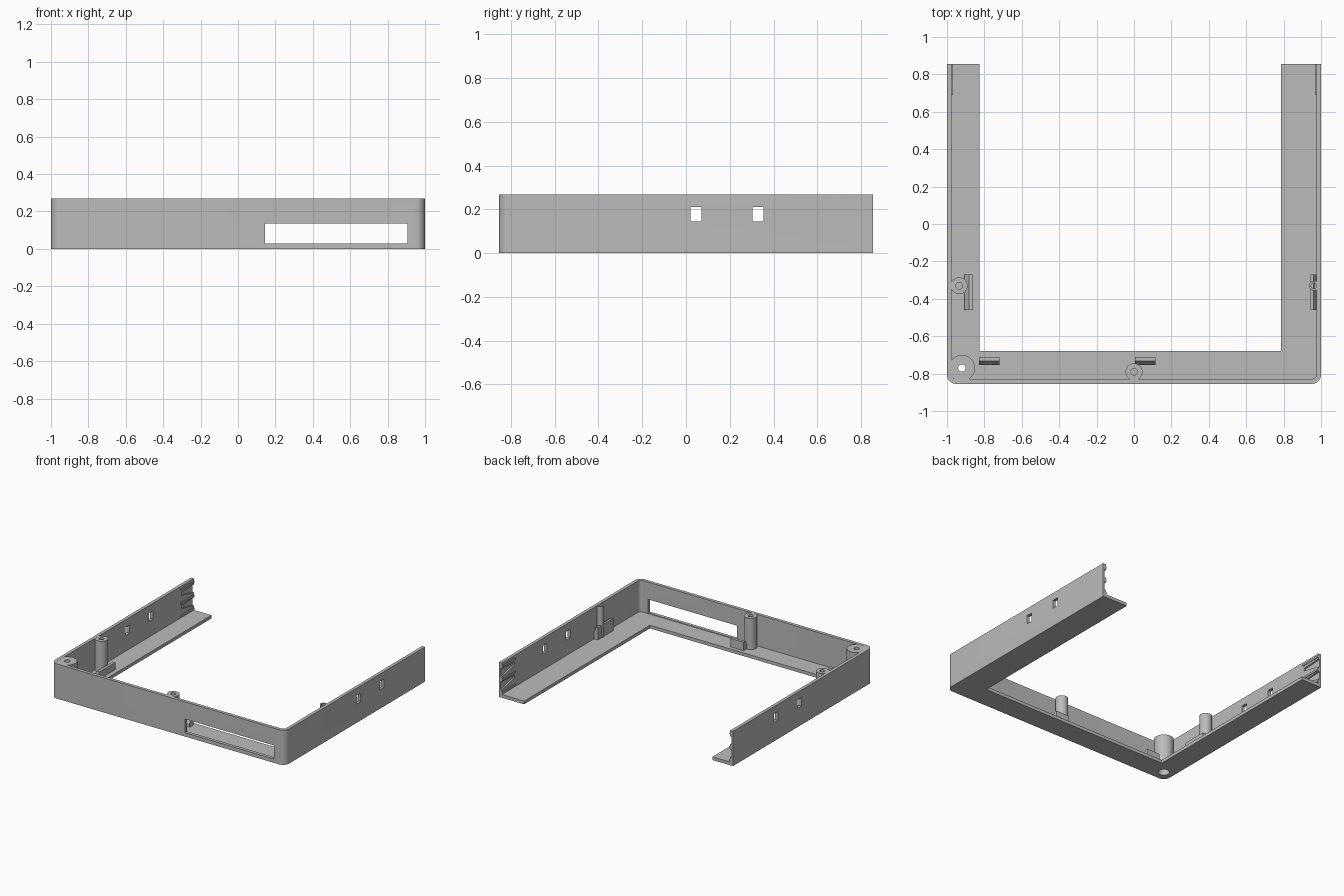
import bpy, bmesh, math
from mathutils import Vector

cube = bpy.data.objects.get("Cube")
if cube:
    bpy.data.objects.remove(cube, do_unlink=True)

grey = bpy.data.materials.new("plain grey")
grey.use_nodes = True
grey.diffuse_color = (0.5, 0.5, 0.5, 1)
grey.node_tree.nodes["Principled BSDF"].inputs["Base Color"].default_value = grey.diffuse_color

X, Y, H = 1.0, 0.855, 0.268      # half width, half depth, height
T, FLOOR = 0.025, 0.025          # wall and floor thickness


def prism(name, points, lift):
    """Extrude a closed outline of 3D points along the lift vector."""
    bm = bmesh.new()
    face = bm.faces.new([bm.verts.new(p) for p in points])
    new = bmesh.ops.extrude_face_region(bm, geom=[face])["geom"]
    bmesh.ops.translate(bm, verts=[v for v in new if isinstance(v, bmesh.types.BMVert)],
                        vec=Vector(lift))
    bmesh.ops.recalc_face_normals(bm, faces=bm.faces)
    mesh = bpy.data.meshes.new(name)
    bm.to_mesh(mesh)
    bm.free()
    mesh.materials.append(grey)
    obj = bpy.data.objects.new(name, mesh)
    bpy.context.collection.objects.link(obj)
    return obj


def slab(name, outline, z0, z1):
    return prism(name, [(x, y, z0) for x, y in outline], (0, 0, z1 - z0))


def box(name, x0, x1, y0, y1, z0, z1):
    return slab(name, [(x0, y0), (x1, y0), (x1, y1), (x0, y1)], z0, z1)


def cylinder(name, x, y, r, z0, z1, n=32):
    ring = [(x + r * math.cos(2 * math.pi * i / n), y + r * math.sin(2 * math.pi * i / n))
            for i in range(n)]
    return slab(name, ring, z0, z1)


def cut(obj, cutters):
    for c in cutters:
        mod = obj.modifiers.new("cut", "BOOLEAN")
        mod.operation, mod.solver, mod.object = "DIFFERENCE", "EXACT", c
        bpy.context.view_layer.objects.active = obj
        bpy.ops.object.modifier_apply(modifier=mod.name)


def remove(objs):
    for o in objs:
        bpy.data.objects.remove(o, do_unlink=True)


def smooth(obj):
    bpy.ops.object.select_all(action="DESELECT")
    obj.select_set(True)
    bpy.context.view_layer.objects.active = obj
    bpy.ops.object.shade_smooth_by_angle(angle=math.radians(30))


def rounded_u(inset, r, n=8):
    """Path from the back right end round the two front corners to the other end."""
    x, y = X - inset, Y - inset
    path = [(-x, Y)]
    for sx, start in ((-1, math.pi), (1, 1.5 * math.pi)):
        for i in range(n + 1):
            a = start + i * math.pi / 2 / n
            path.append((sx * (x - r) + r * math.cos(a), -(y - r) + r * math.sin(a)))
    return path + [(x, Y)]


# Floor flange and upright wall
outer = rounded_u(0, 0.05)
floor = slab("floor_flange", outer + [(0.785, Y), (0.785, -0.68), (-0.825, -0.68), (-0.825, Y)],
             0, FLOOR)
wall = slab("outer_wall", outer + rounded_u(T, 0.025)[::-1], FLOOR, H)

# Wall openings: long front slot and two small side slots on each side
openings = [box("slot_cutter", 0.145, 0.905, -1, -0.8, 0.03, 0.135)]
for y in (0.02, 0.305):
    openings.append(box("side_cutter", -1.1, 1.1, y, y + 0.05, 0.145, 0.21))

# Tapered grooves inside the wall ends
for side in (-1, 1):
    for z in (0.05, 0.15):
        pts = [(side * (X - T - 0.02), y, z + dz)
               for y, dz in ((0.7, 0.045), (0.9, 0), (0.9, 0.075), (0.7, 0.065))]
        openings.append(prism("groove_cutter", pts, (side * 0.032, 0, 0)))
cut(wall, openings)
remove(openings)
smooth(wall)

# Slim ribs framing the grooves
for side, label in ((-1, "right"), (1, "left")):
    xs = sorted((side * (X - T - 0.006), side * (X - T + 0.004)))
    for i, z in enumerate((0.03, 0.13, 0.235)):
        box(f"{label}_end_rib_{i + 1}", *xs, 0.69, Y, z, z + 0.015)

# Screw posts; the corner one is drilled through and counterbored below
through = cylinder("through_cutter", -0.92, -0.77, 0.02, -0.1, 0.4)
bore = cylinder("bore_cutter", -0.92, -0.77, 0.04, -0.1, 0.06)
cut(floor, [bore])
smooth(floor)
posts = [("corner_post", -0.92, -0.77, 0.07, 0.02),
         ("right_post", -0.935, -0.33, 0.045, 0.018),
         ("front_post", 0, -0.79, 0.045, 0.018),
         ("left_post", 0.962, -0.33, 0.026, 0.015)]
for name, x, y, r, hole in posts:
    post = cylinder(name, x, y, r, 0.015, H - 0.001)
    if name == "corner_post":
        cut(post, [through, bore])
    else:
        drill = cylinder("drill_cutter", x, y, hole, 0.1, 0.4)
        cut(post, [drill])
        remove([drill])
    smooth(post)
remove([through, bore])


# Support blocks, each with a flat top and a steep slope on the wall side
def profile(inner, outer_edge, top):
    mid = (inner + outer_edge) / 2
    return [(inner, 0.015), (inner, top), (mid, top), (outer_edge, top * 0.6), (outer_edge, 0.015)]


for name, inner, edge, top in (("right_support", -0.86, -0.905, 0.08),
                               ("left_support", 0.943, 0.976, 0.12)):
    prism(name, [(x, -0.46, z) for x, z in profile(inner, edge, top)], (0, 0.19, 0))
for name, x in (("front_support_right", -0.83), ("front_support_middle", 0.005)):
    prism(name, [(x, y, z) for y, z in profile(-0.71, -0.755, 0.09)], (0.11, 0, 0))
